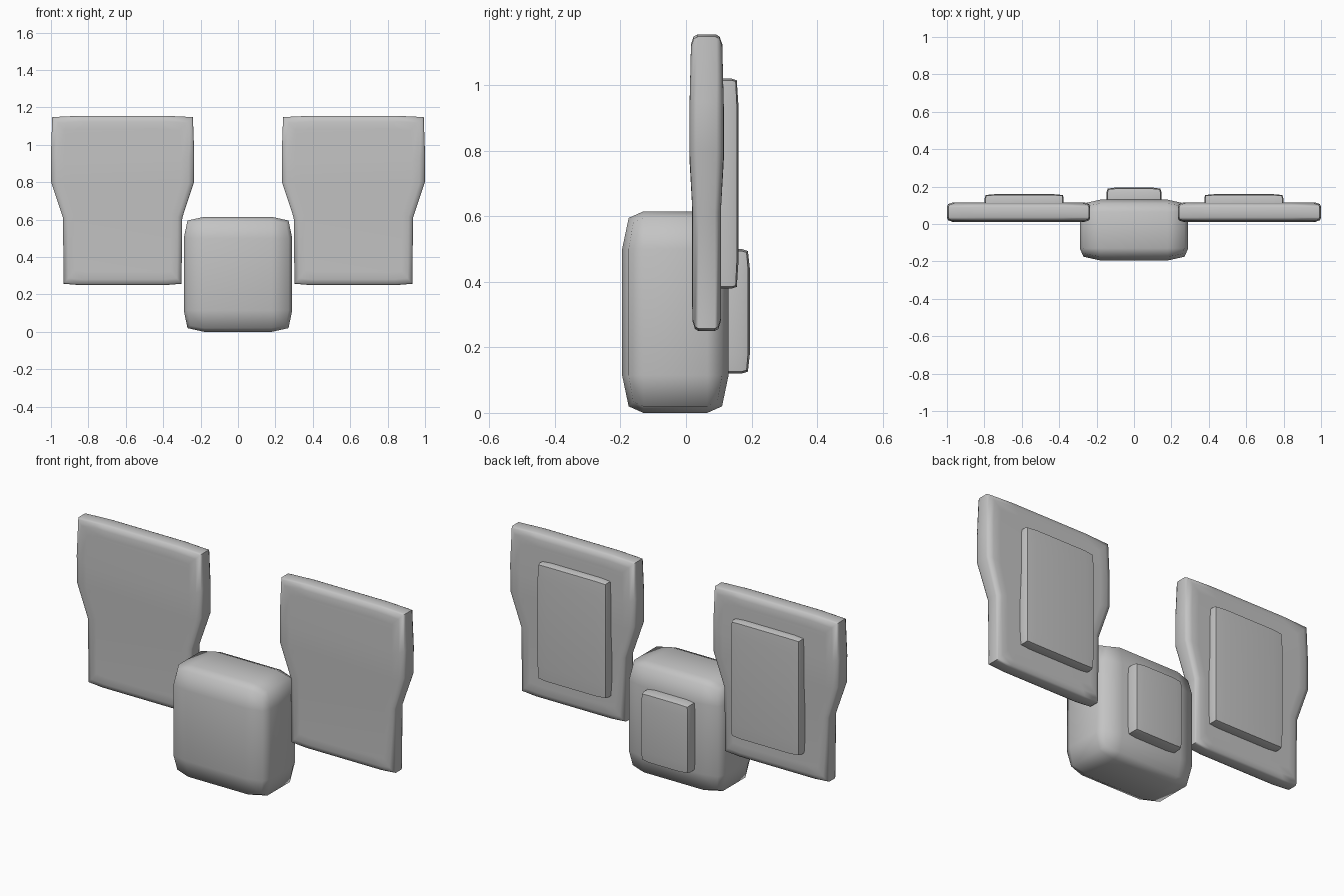
import bpy, bmesh, math
from mathutils import Vector

cube = bpy.data.objects.get("Cube")
if cube:
    bpy.data.objects.remove(cube, do_unlink=True)

grey = bpy.data.materials.new("plain_grey")
grey.use_nodes = True
COLOUR = (0.55, 0.55, 0.55, 1)
grey.diffuse_color = COLOUR
grey.node_tree.nodes["Principled BSDF"].inputs["Base Color"].default_value = COLOUR


def finish(name, bm, angle):
    bmesh.ops.recalc_face_normals(bm, faces=bm.faces)
    mesh = bpy.data.meshes.new(name)
    bm.to_mesh(mesh)
    bm.free()
    mesh.materials.append(grey)
    mesh.shade_smooth()
    mesh.set_sharp_from_angle(angle=math.radians(angle))
    obj = bpy.data.objects.new(name, mesh)
    bpy.context.collection.objects.link(obj)
    return obj


def soft_box(name, low, high, margin, pull, angle):
    """Box cut near its edges, with edges and corners pulled inwards."""
    bm = bmesh.new()
    bmesh.ops.create_cube(bm, size=2)
    low, high = Vector(low), Vector(high)
    centre, half = (low + high) / 2, (high - low) / 2
    for v in bm.verts:
        v.co = Vector([c + s * h for c, s, h in zip(centre, v.co, half)])
    for axis in range(3):
        normal = Vector([float(i == axis) for i in range(3)])
        for side in (-1, 1):
            point = centre + normal * side * (half[axis] - margin[axis])
            bmesh.ops.bisect_plane(bm, geom=bm.verts[:] + bm.edges[:] + bm.faces[:],
                                   plane_co=point, plane_no=normal)
    for v in bm.verts:
        offset = v.co - centre
        outer = [abs(abs(offset[i]) - half[i]) < 1e-4 for i in range(3)]
        amount = pull * {2: 1, 3: 1.7}.get(sum(outer), 0)
        for i in range(3):
            if outer[i]:
                v.co[i] -= math.copysign(amount, offset[i])
    return finish(name, bm, angle)


def panel(name, side):
    """Waisted slab lofted through rings running from front to back."""
    half_outline = [(0.23, 0.25), (0.315, 0.257), (0.319, 0.61), (0.382, 0.80),
                    (0.383, 0.95), (0.376, 1.148), (0.23, 1.155)]
    outline = half_outline + [(-x, z) for x, z in reversed(half_outline)]
    rings = [(-0.053, 0.07), (-0.052, 0.03), (-0.043, 0.006), (-0.03, 0),
             (0.03, 0), (0.043, 0.006), (0.052, 0.03), (0.053, 0.07)]
    mid_x, mid_y, mid_z = 0.617 * side, 0.063, 0.70
    bm = bmesh.new()
    loops = []
    for y, inset in rings:
        loop = []
        for x, z in outline:
            thick = 0.83 if z < 0.7 else (0.92 if z > 1.1 else 1)
            loop.append(bm.verts.new((mid_x + x * (1 - inset / 0.38),
                                      mid_y + y * thick,
                                      mid_z + (z - mid_z) * (1 - inset / 0.45))))
        loops.append(loop)
    count = len(outline)
    for a, b in zip(loops, loops[1:]):
        for i in range(count):
            j = (i + 1) % count
            bm.faces.new((a[i], a[j], b[j], b[i]))
    # caps as strips across the mirrored outline
    for loop in (loops[0], loops[-1]):
        for i in range(count // 2 - 1):
            bm.faces.new((loop[i], loop[i + 1], loop[-2 - i], loop[-1 - i]))
    return finish(name, bm, 50)


# Central body and its back plate
soft_box("body", (-0.29, -0.195, 0), (0.29, 0.13, 0.615), (0.11, 0.065, 0.115), 0.02, 85)
soft_box("body_back_plate", (-0.147, 0.08, 0.12), (0.147, 0.195, 0.50),
         (0.05, 0.025, 0.06), 0.006, 60)

# Side panels and their back plates
for side, word in ((1, "left"), (-1, "right")):
    panel(word + "_panel", side)
    x = 0.587 * side
    soft_box(word + "_panel_back_plate", (x - 0.211, 0.07, 0.38), (x + 0.211, 0.16, 1.02),
             (0.06, 0.02, 0.08), 0.005, 60)
